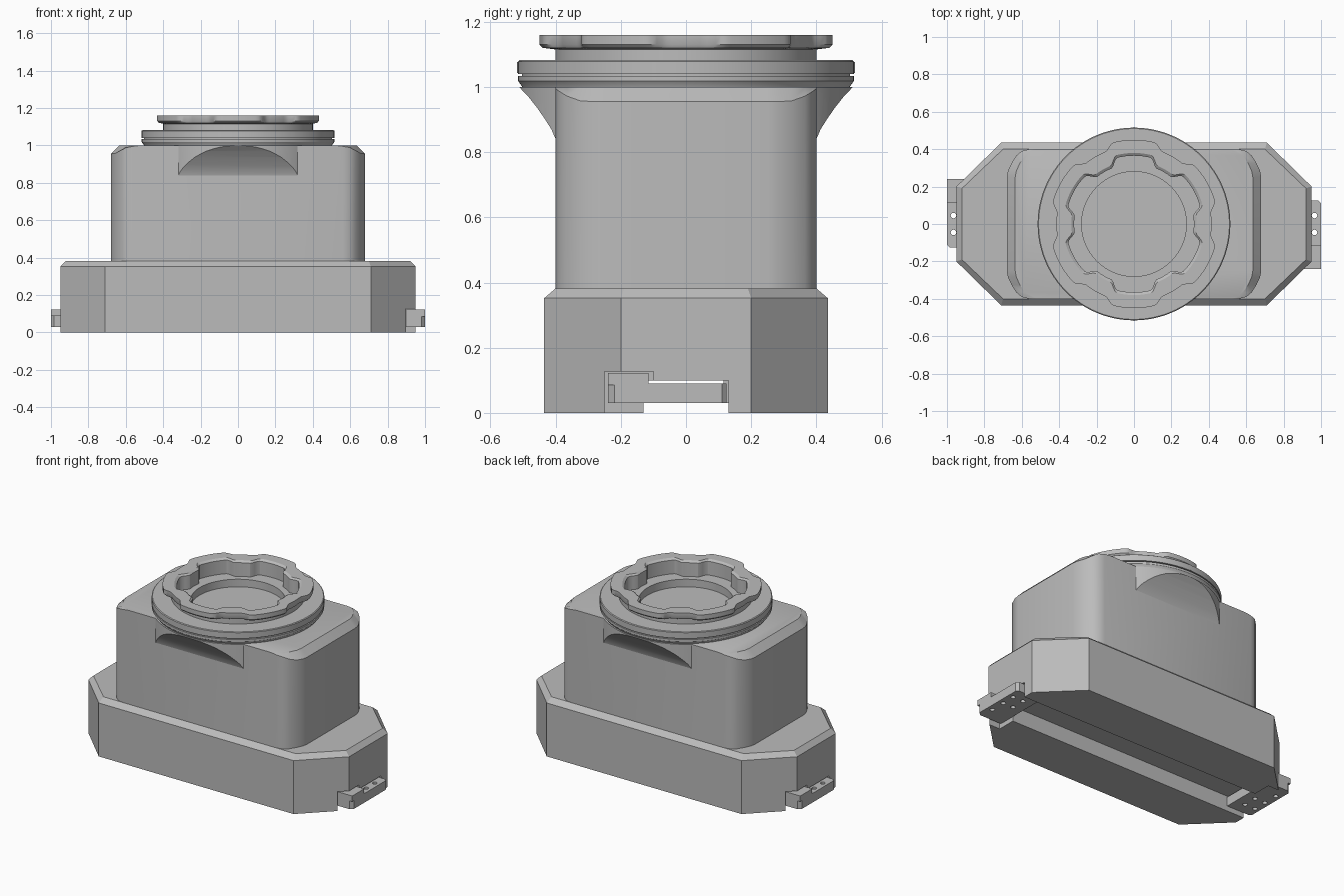
import bpy, bmesh
from math import sin, cos, pi, radians

old = bpy.data.objects.get("Cube")
if old:
    bpy.data.objects.remove(old, do_unlink=True)

grey = bpy.data.materials.new("mid grey")
grey.use_nodes = True
grey.diffuse_color = (0.5, 0.5, 0.5, 1)
grey.node_tree.nodes["Principled BSDF"].inputs["Base Color"].default_value = (0.5, 0.5, 0.5, 1)


def loft(name, rings, smooth=None):
    """Skin a stack of equal-length point rings and cap both ends."""
    bm = bmesh.new()
    loops = [[bm.verts.new(p) for p in ring] for ring in rings]
    n = len(loops[0])
    for low, high in zip(loops, loops[1:]):
        for i in range(n):
            j = (i + 1) % n
            bm.faces.new((low[i], low[j], high[j], high[i]))
    bm.faces.new(loops[0][::-1])
    bm.faces.new(loops[-1])
    bmesh.ops.recalc_face_normals(bm, faces=bm.faces)
    mesh = bpy.data.meshes.new(name)
    bm.to_mesh(mesh)
    bm.free()
    mesh.materials.append(grey)
    ob = bpy.data.objects.new(name, mesh)
    bpy.context.collection.objects.link(ob)
    if smooth:
        activate(ob)
        bpy.ops.object.shade_smooth_by_angle(angle=radians(smooth))
    return ob


def activate(ob):
    bpy.ops.object.select_all(action='DESELECT')
    ob.select_set(True)
    bpy.context.view_layer.objects.active = ob


def mirrored(quarter, z):
    """Four-way outline from its +x +y quarter, listed counter-clockwise."""
    q = quarter
    pts = q + [(-x, y) for x, y in q[::-1]] + [(-x, -y) for x, y in q] + [(x, -y) for x, y in q[::-1]]
    return [(x, y, z) for x, y in pts]


def box(name, x0, x1, y0, y1, z0, z1):
    return loft(name, [[(x0, y0, z), (x1, y0, z), (x1, y1, z), (x0, y1, z)] for z in (z0, z1)])


def circle(r, z, n=48, cx=0, cy=0):
    return [(cx + r * cos(2 * pi * i / n), cy + r * sin(2 * pi * i / n), z) for i in range(n)]


def boolean(ob, cutter, operation='DIFFERENCE'):
    mod = ob.modifiers.new("cut", 'BOOLEAN')
    mod.operation, mod.solver, mod.object = operation, 'EXACT', cutter
    activate(ob)
    bpy.ops.object.modifier_apply(modifier=mod.name)
    bpy.data.objects.remove(cutter, do_unlink=True)


def turned(ob, name):
    """Half-turn copy for the opposite side."""
    twin = ob.copy()
    twin.name = name
    twin.rotation_euler.z = pi
    bpy.context.collection.objects.link(twin)
    return twin


# Octagonal base with a chamfered top edge
foot = [(0.95, 0.2), (0.71, 0.435)]
rim = [(0.92, 0.19), (0.70, 0.4)]
base = loft("base", [mirrored(foot, 0), mirrored(foot, 0.352), mirrored(rim, 0.382)])

# Rail channel below, and a clip pocket at each end
boolean(base, box("channel_cutter", -1.2, 1.2, -0.13, 0.13, -0.1, 0.1))
for s in (1, -1):
    xs, ys = sorted((s * 0.82, s * 1.2)), sorted((s * -0.25, s * -0.1))
    boolean(base, box("pocket_cutter", *xs, *ys, -0.1, 0.127))

# Drilled end clips
clip = loft("left_clip", [
    [(x, y, z) for x, y in ((0.82, -0.24), (0.98, -0.24), (1.0, -0.22), (1.0, 0.11), (0.985, 0.125), (0.82, 0.125))]
    for z in (0.03, 0.09)])
for x, y in ((0.965, 0.045), (0.965, -0.045), (0.965, -0.145), (0.89, 0.045), (0.89, -0.045)):
    boolean(clip, loft("hole_cutter", [circle(0.015, z, 16, x, y) for z in (0, 0.2)]))
turned(clip, "right_clip")
block = box("left_clip_block", 0.82, 1.0, -0.24, -0.115, 0.085, 0.122)
turned(block, "right_clip_block")

# Upright body: rounded corners, sloped shoulder at each end
corner = [(0.68, 0.25), (0.674, 0.285), (0.655, 0.325), (0.63, 0.365), (0.60, 0.39), (0.56, 0.4)]
wall = mirrored(corner, 0.37)
shoulder = [(x, y, 0.955 + 0.04 * max(0, (abs(y) - 0.3) / 0.1) ** 2) for x, y, z in wall]
top = [(x - (0.045 if x > 0 else -0.045), y, 1.0) for x, y, z in wall]
loft("body", [wall, shoulder, top], 28)

# Curved flares carrying the mount past the front and back walls
curve = [(0.39, 0.8), (0.40, 0.84), (0.413, 0.87), (0.432, 0.9), (0.456, 0.935),
         (0.482, 0.968), (0.512, 1.0), (0.30, 1.0), (0.30, 0.8)]
flare = loft("front_flare", [[(x, -y, z) for y, z in curve] for x in (-0.45, 0.45)])
boolean(flare, loft("flare_cutter", [circle(0.512, z, 96) for z in (0.7, 1.2)]), 'INTERSECT')
activate(flare)
bpy.ops.object.shade_smooth_by_angle(angle=radians(25))
turned(flare, "back_flare")


# Ring mount, with six notches round its outer flange and six tabs inside
def mount_ring(r, z, dip=0.0, n=180):
    ring = []
    for i in range(n):
        a = 2 * pi * i / n
        off = abs((a + pi / 6) % (pi / 3) - pi / 6)
        t = min(1, max(0, (radians(15) - off) / radians(6)))
        ring.append(((r - dip * t) * cos(a), (r - dip * t) * sin(a), z))
    return ring


profile = [(0.50, 0.99), (0.502, 1.0), (0.515, 1.018), (0.515, 1.033), (0.503, 1.033), (0.503, 1.04),
           (0.515, 1.04), (0.515, 1.078), (0.51, 1.082), (0.40, 1.082), (0.40, 1.115),
           (0.44, 1.12, 0.03), (0.45, 1.13, 0.035), (0.45, 1.16, 0.035),
           (0.38, 1.16, 0.045), (0.365, 1.15, 0.045), (0.365, 1.06, 0.045),
           (0.28, 1.06), (0.28, 1.01)]
loft("ring_mount", [mount_ring(*p) for p in profile], 30)

# Thin index marks on the lower ring
mark = box("front_index_mark", -0.004, 0.004, -0.518, -0.512, 1.042, 1.077)
turned(mark, "back_index_mark")
